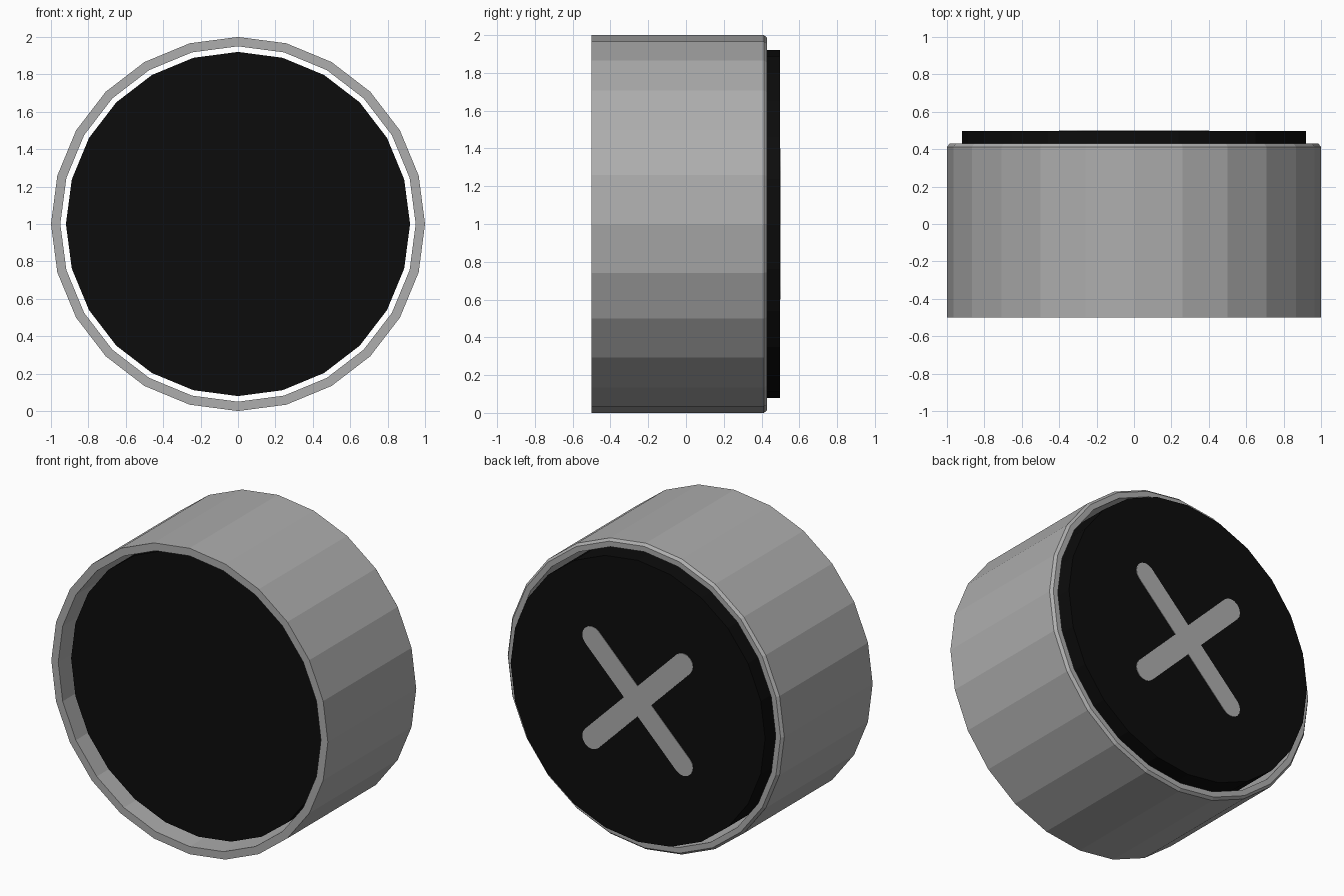
import bpy, bmesh, math

if "Cube" in bpy.data.objects:
    bpy.data.objects.remove(bpy.data.objects["Cube"])

SIDES = 24
CZ = 1.0  # height of the axis


def material(name, value):
    m = bpy.data.materials.new(name)
    m.diffuse_color = (value, value, value, 1)
    m.use_nodes = True
    m.node_tree.nodes["Principled BSDF"].inputs["Base Color"].default_value = m.diffuse_color
    return m


grey = material("grey metal", 0.42)
black = material("black", 0.0035)


def finish(bm, name, mat):
    bmesh.ops.recalc_face_normals(bm, faces=bm.faces)
    me = bpy.data.meshes.new(name)
    bm.to_mesh(me)
    bm.free()
    me.materials.append(mat)
    ob = bpy.data.objects.new(name, me)
    bpy.context.collection.objects.link(ob)
    return ob


def ring_of_verts(bm, r, y):
    step = 2 * math.pi / SIDES
    return [bm.verts.new((r * math.cos(i * step), y, CZ + r * math.sin(i * step)))
            for i in range(SIDES)]


def lathe(name, profile, mat, closed):
    """Turn (radius, y) points about the y axis; cap the ends if not closed."""
    bm = bmesh.new()
    rings = [ring_of_verts(bm, r, y) for r, y in profile]
    pairs = list(zip(rings, rings[1:]))
    if closed:
        pairs.append((rings[-1], rings[0]))
    else:
        bm.faces.new(rings[0])
        bm.faces.new(rings[-1])
    for a, b in pairs:
        for i in range(SIDES):
            j = (i + 1) % SIDES
            bm.faces.new((a[i], a[j], b[j], b[i]))
    return finish(bm, name, mat)


# Open outer sleeve with a small chamfer at the back
lathe("outer_sleeve",
      [(0.95, -0.5), (1.0, -0.5), (1.0, 0.413), (0.985, 0.43), (0.95, 0.43)],
      grey, True)

# Black core, recessed at the front and standing proud at the back
lathe("core", [(0.92, -0.41), (0.92, 0.497)], black, False)

# Diagonal cross marking on the back: one outline with four round-ended arms
W, REACH, CAP = 0.07, 0.467, 8
outline = []
for k in range(4):
    turn = math.pi / 4 + k * math.pi / 2
    c, s = math.cos(turn), math.sin(turn)
    arm = []
    for i in range(CAP + 1):
        t = -math.pi / 2 + math.pi * i / CAP
        arm.append((REACH + W * math.cos(t), W * math.sin(t)))
    arm.append((W, W))  # inner corner shared with the next arm
    outline += [(u * c - v * s, u * s + v * c) for u, v in arm]

bm = bmesh.new()
face = bm.faces.new([bm.verts.new((x, 0.494, CZ + z)) for x, z in outline])
out = bmesh.ops.extrude_face_region(bm, geom=[face])
for v in out["geom"]:
    if isinstance(v, bmesh.types.BMVert):
        v.co.y = 0.5
finish(bm, "cross_marking", grey)
